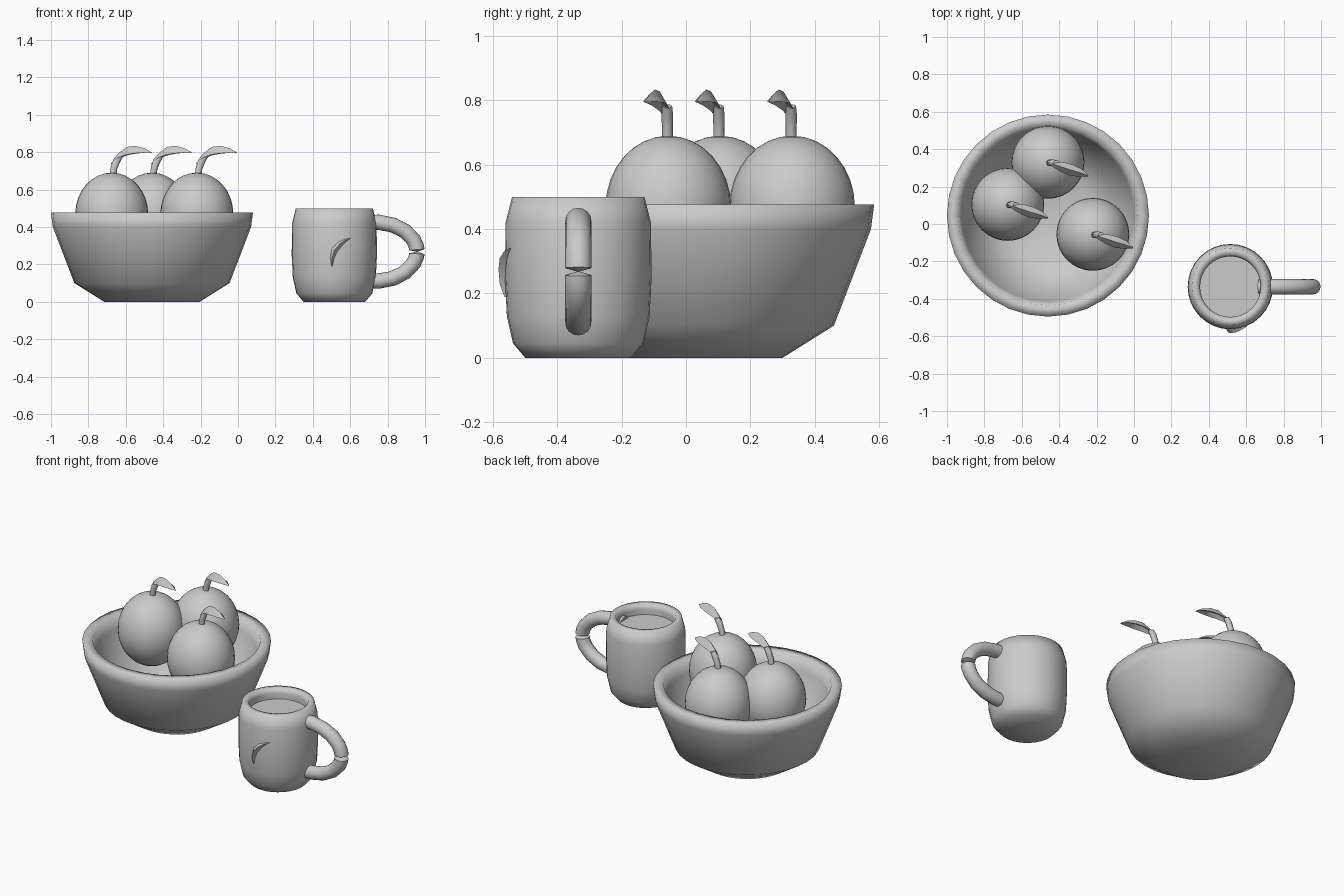
import bpy, bmesh
from math import sin, cos, pi, radians
from mathutils import Vector

cube = bpy.data.objects.get("Cube")
if cube:
    bpy.data.objects.remove(cube)

GREY = (0.6, 0.6, 0.6, 1)
clay = bpy.data.materials.new("plain grey clay")
clay.use_nodes = True
clay.diffuse_color = GREY
clay.node_tree.nodes["Principled BSDF"].inputs["Base Color"].default_value = GREY


def finish(name, bm, location, sharp=180):
    """Turn a bmesh into a smooth shaded object."""
    bmesh.ops.remove_doubles(bm, verts=bm.verts, dist=0.0001)
    bmesh.ops.recalc_face_normals(bm, faces=bm.faces)
    mesh = bpy.data.meshes.new(name)
    bm.to_mesh(mesh)
    bm.free()
    mesh.materials.append(clay)
    obj = bpy.data.objects.new(name, mesh)
    obj.location = location
    bpy.context.collection.objects.link(obj)
    bpy.ops.object.select_all(action='DESELECT')
    obj.select_set(True)
    bpy.context.view_layer.objects.active = obj
    bpy.ops.object.shade_smooth_by_angle(angle=radians(sharp))
    return obj


def lathe(name, profile, location, steps=32, sharp=180):
    """Spin a radius/height profile about z."""
    bm = bmesh.new()
    verts = [bm.verts.new((r, 0, z)) for r, z in profile]
    edges = [bm.edges.new(pair) for pair in zip(verts, verts[1:])]
    bmesh.ops.spin(bm, geom=verts + edges, cent=(0, 0, 0), axis=(0, 0, 1),
                   angle=2 * pi, steps=steps)
    return finish(name, bm, location, sharp)


def loft(name, rings, location, sharp=180):
    """Skin a row of closed rings and cap both ends."""
    bm = bmesh.new()
    rows = [[bm.verts.new(p) for p in ring] for ring in rings]
    n = len(rows[0])
    for a, b in zip(rows, rows[1:]):
        for i in range(n):
            j = (i + 1) % n
            bm.faces.new((a[i], a[j], b[j], b[i]))
    bm.faces.new(rows[0])
    bm.faces.new(rows[-1])
    return finish(name, bm, location, sharp)


def tube_ring(centre, across, up, radius, n=16):
    angles = [2 * pi * i / n for i in range(n)]
    return [centre + (across * cos(a) + up * sin(a)) * radius for a in angles]


def leaf(name, path, side, out, location):
    """Arched leaf; path gives point, half width and ridge height."""
    side, out = Vector(side).normalized(), Vector(out).normalized()
    rings = []
    for point, width, height in path:
        p = Vector(point)
        rings.append([p + side * width, p + out * height,
                      p - side * width, p + out * height * 0.4])
    return loft(name, rings, location, sharp=50)


# Bowl: thick wall with a small flat foot
lathe("bowl", [(0, 0), (0.255, 0), (0.415, 0.1), (0.53, 0.4), (0.54, 0.477),
               (0.48, 0.477), (0.46, 0.41), (0.36, 0.13), (0.23, 0.06), (0, 0.06)],
      (-0.46, 0.045, 0))

# Fruits, each with a stem and a drooping leaf
leaf_path = [((-0.005, 0, 0.735), 0.003, 0.003), ((0.035, -0.012, 0.768), 0.017, 0.025),
             ((0.08, -0.027, 0.785), 0.027, 0.043), ((0.125, -0.042, 0.793), 0.03, 0.041),
             ((0.175, -0.057, 0.797), 0.022, 0.024), ((0.215, -0.072, 0.795), 0.003, 0.003)]
places = {"left": (-0.22, -0.055), "right": (-0.675, 0.105), "back": (-0.46, 0.33)}
for label, (x, y) in places.items():
    bm = bmesh.new()
    bmesh.ops.create_uvsphere(bm, u_segments=32, v_segments=16, radius=0.195)
    bmesh.ops.scale(bm, vec=(1, 1, 1.13), verts=bm.verts)
    finish("fruit_" + label, bm, (x, y, 0.47))

    stem = [(0.005, 0.66, 0.017), (0.012, 0.715, 0.017),
            (0.027, 0.755, 0.018), (0.045, 0.782, 0.015)]
    rings = [tube_ring(Vector((sx, -0.003, sz)), Vector((1, 0, -0.4)),
                       Vector((0, 1, 0)), r, 8) for sx, sz, r in stem]
    loft("stem_" + label, rings, (x, y, 0), sharp=50)
    leaf("leaf_" + label, leaf_path, (0.32, 0.95, 0), (0, 0, 1), (x, y, 0))

# Mug: rounded foot, slightly narrowed lip and hollow top
MUG = (0.515, -0.335, 0)
lathe("mug", [(0, 0), (0.165, 0), (0.203, 0.045), (0.222, 0.13), (0.228, 0.25),
              (0.226, 0.42), (0.206, 0.5), (0.172, 0.5), (0.162, 0.47),
              (0.17, 0.4), (0.17, 0.1), (0, 0.06)], MUG)
lathe("drink_surface", [(0, 0.435), (0.168, 0.435)], MUG)

# Handle: half loop pinched at its outermost point
rings = []
for degrees in (105, 85, 65, 45, 25, 12, 4, 0, -4, -12, -25, -45, -65, -85, -105):
    a = radians(degrees)
    outward = Vector((cos(a), 0, sin(a)))
    centre = Vector((0.215 + 0.227 * cos(a), 0, 0.268 + 0.158 * sin(a)))
    rings.append(tube_ring(centre, outward, Vector((0, 1, 0)),
                           0.004 if degrees == 0 else 0.041))
loft("mug_handle", rings, MUG, sharp=60)

# Raised crescent leaf on the front of the mug
crescent = [((-0.013, -0.222, 0.19), 0.004, 0.008), ((-0.013, -0.222, 0.23), 0.014, 0.022),
            ((0, -0.222, 0.275), 0.02, 0.026), ((0.03, -0.22, 0.31), 0.017, 0.024),
            ((0.06, -0.215, 0.33), 0.009, 0.016), ((0.087, -0.208, 0.34), 0.002, 0.006)]
leaf("mug_crescent", crescent, (-0.8, 0, 0.6), (0, -1, 0), MUG)
